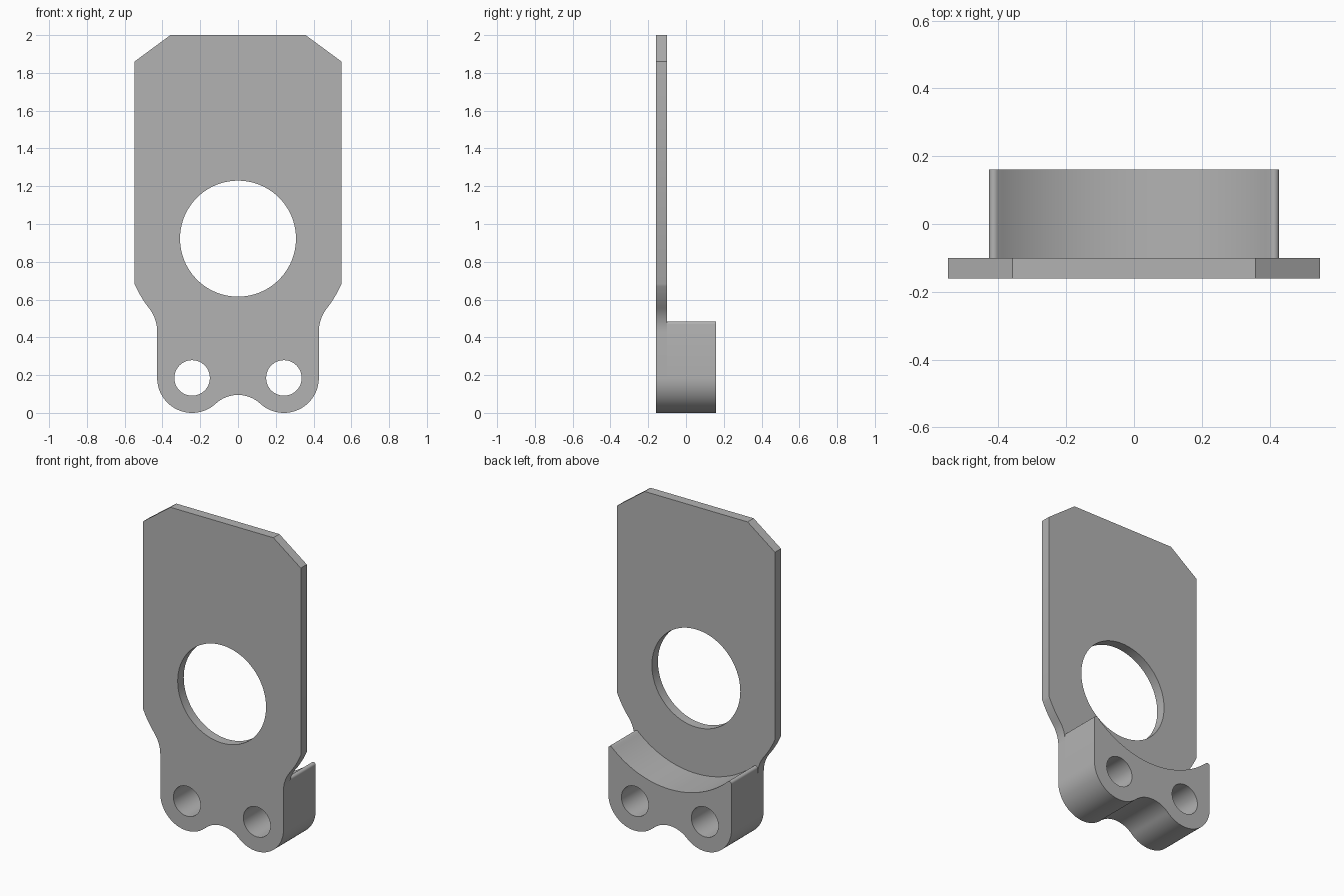
import bpy, bmesh
from math import sqrt, cos, sin, atan2, pi, radians

cube = bpy.data.objects.get("Cube")
if cube:
    bpy.data.objects.remove(cube)

steel = bpy.data.materials.new("grey_metal")
steel.use_nodes = True
grey = (0.45, 0.45, 0.45, 1)
steel.diffuse_color = grey
steel.node_tree.nodes["Principled BSDF"].inputs["Base Color"].default_value = grey

# Main dimensions
FRONT, PLATE_BACK, BLOCK_BACK = -0.16, -0.10, 0.16
BORE_Z, BORE_R, SHOULDER_R = 0.9225, 0.307, 0.598
HALF, FOOT_HALF, LOBE_R = 0.548, 0.428, 0.185
LOBE_X = FOOT_HALF - LOBE_R
PIN_R, NOTCH_TOP = 0.094, 0.095


def arc(cx, cz, r, a0, a1, n):
    """Points on an arc in the xz plane, from angle a0 to a1."""
    return [(cx + r * cos(a0 + (a1 - a0) * i / n),
             cz + r * sin(a0 + (a1 - a0) * i / n)) for i in range(n + 1)]


def circle(cx, cz, r, n):
    return arc(cx, cz, r, 0, 2 * pi, n)[:-1]


def mirrored(half):
    """Close a right half that starts and ends on, or across, the centre line."""
    return half + [(-x, z) for x, z in reversed(half) if abs(x) > 1e-5]


def solid(name, loops, y0, y1):
    """Fill an outline with holes and extrude it along y."""
    bm = bmesh.new()
    for pts in loops:
        vs = [bm.verts.new((x, y0, z)) for x, z in pts]
        for a, b in zip(vs, vs[1:] + vs[:1]):
            bm.edges.new((a, b))
    bmesh.ops.triangle_fill(bm, use_beauty=True, use_dissolve=False, edges=bm.edges[:])
    ext = bmesh.ops.extrude_face_region(bm, geom=bm.faces[:], use_keep_orig=True)
    moved = [v for v in ext["geom"] if isinstance(v, bmesh.types.BMVert)]
    bmesh.ops.translate(bm, verts=moved, vec=(0, y1 - y0, 0))
    bmesh.ops.recalc_face_normals(bm, faces=bm.faces[:])
    mesh = bpy.data.meshes.new(name)
    bm.to_mesh(mesh)
    bm.free()
    mesh.materials.append(steel)
    obj = bpy.data.objects.new(name, mesh)
    bpy.context.collection.objects.link(obj)
    bpy.ops.object.select_all(action="DESELECT")
    obj.select_set(True)
    bpy.context.view_layer.objects.active = obj
    bpy.ops.object.shade_smooth_by_angle(angle=radians(30))
    return obj


# Two-lobed foot edge: notch between the lobes, then round the right lobe
drop = LOBE_R - NOTCH_TOP
notch_r = (LOBE_X ** 2 + drop ** 2 - LOBE_R ** 2) / (2 * (LOBE_R - drop))
notch_z = NOTCH_TOP - notch_r
tilt = atan2(LOBE_R - notch_z, LOBE_X)
foot = arc(0, notch_z, notch_r, pi / 2, tilt, 12)
foot += arc(LOBE_X, LOBE_R, LOBE_R, tilt - pi, 0, 32)[1:]

# Plate edge: concave neck, shoulder around the bore, chamfered top
neck_r = 0.2
neck_x = FOOT_HALF + neck_r
neck_z = BORE_Z - sqrt((SHOULDER_R + neck_r) ** 2 - neck_x ** 2)
aim = atan2(neck_z - BORE_Z, neck_x)
shoulder_end = atan2(-sqrt(SHOULDER_R ** 2 - HALF ** 2), HALF)
plate_half = foot + arc(neck_x, neck_z, neck_r, pi, aim + pi, 12)
plate_half += arc(0, BORE_Z, SHOULDER_R, aim, shoulder_end, 10)[1:]
plate_half += [(HALF, 1.86), (0.358, 2.0)]

# Block edge: small rounded corner, then the saddle concentric with the bore
tip_r = 0.015
tip_x = FOOT_HALF - tip_r
tip_z = BORE_Z - sqrt((SHOULDER_R + tip_r) ** 2 - tip_x ** 2)
tip = atan2(BORE_Z - tip_z, -tip_x)
block_half = foot + arc(tip_x, tip_z, tip_r, 0, tip, 8)
block_half += arc(0, BORE_Z, SHOULDER_R, tip - pi, -pi / 2, 24)[1:]

pins = [circle(s * LOBE_X, LOBE_R, PIN_R, 48) for s in (-1, 1)]
bore = circle(0, BORE_Z, BORE_R, 96)

solid("mounting_plate", [mirrored(plate_half), bore] + pins, FRONT, PLATE_BACK)
solid("saddle_block", [mirrored(block_half)] + pins, PLATE_BACK, BLOCK_BACK)
